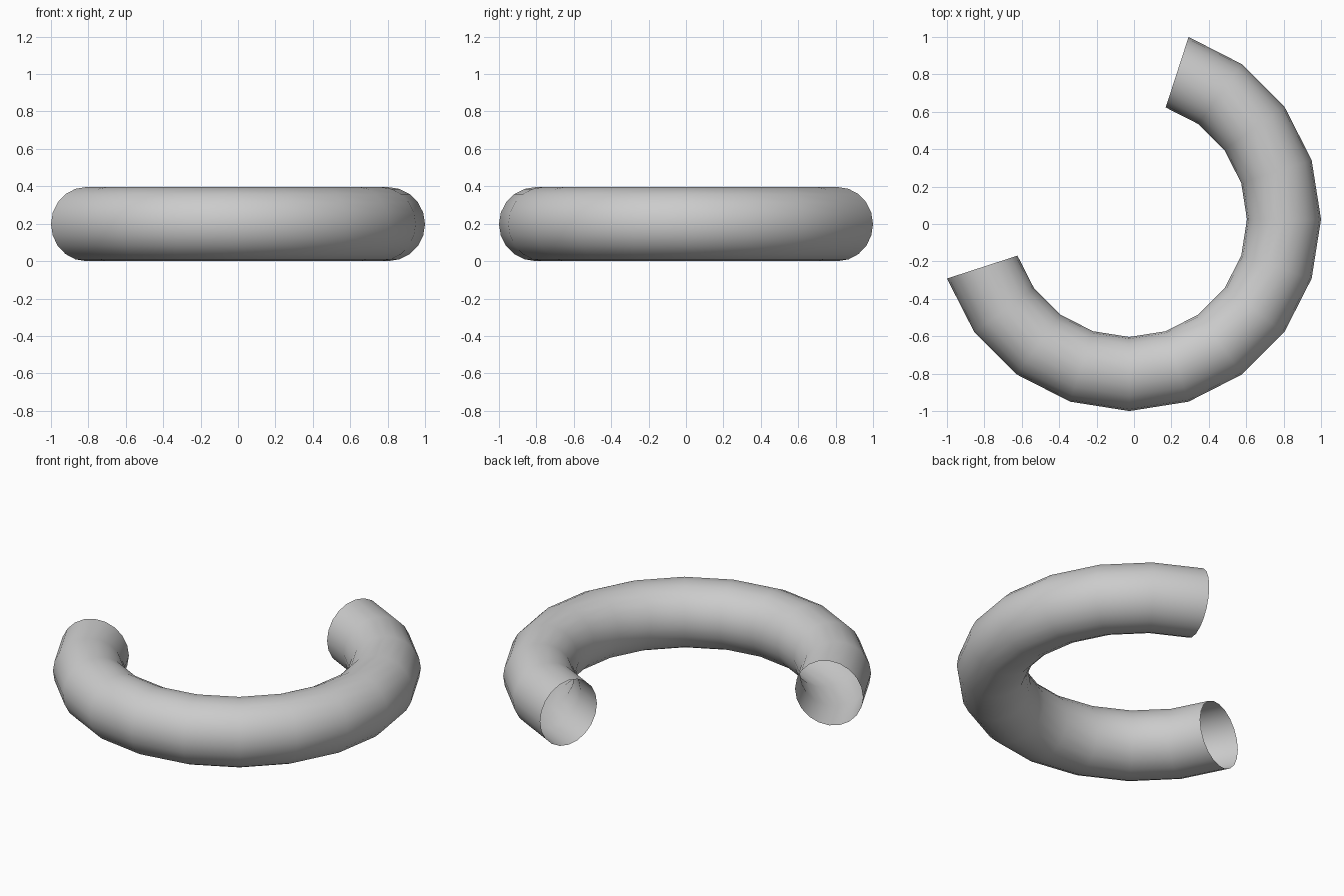
import bpy, bmesh
from math import radians
from mathutils import Matrix, Vector

if "Cube" in bpy.data.objects:
    bpy.data.objects.remove(bpy.data.objects["Cube"])

MAJOR, TUBE, SIDES = 0.827, 0.198, 20
STEP = radians(18)
CENTRE = Vector((-0.025, 0.025, TUBE))

bm = bmesh.new()

# round tube section, placed at the first open end
place = (Matrix.Translation(CENTRE) @ Matrix.Rotation(radians(-162), 4, 'Z')
         @ Matrix.Translation((MAJOR, 0, 0)) @ Matrix.Rotation(radians(90), 4, 'X'))
bmesh.ops.create_circle(bm, segments=SIDES, radius=TUBE, matrix=place)

# sweep 13 segments around the ring, leaving both ends open
bmesh.ops.spin(bm, geom=bm.verts[:] + bm.edges[:], cent=CENTRE, axis=(0, 0, 1),
               angle=13 * STEP, steps=13)

# outward normals, smooth shading
bm.normal_update()
probe = max(bm.faces, key=lambda f: f.calc_center_median().z)
if probe.normal.z < 0:
    bmesh.ops.reverse_faces(bm, faces=bm.faces[:])
for f in bm.faces:
    f.smooth = True

mesh = bpy.data.meshes.new("curved_tube")
bm.to_mesh(mesh)
bm.free()
bpy.context.collection.objects.link(bpy.data.objects.new("curved_tube", mesh))
